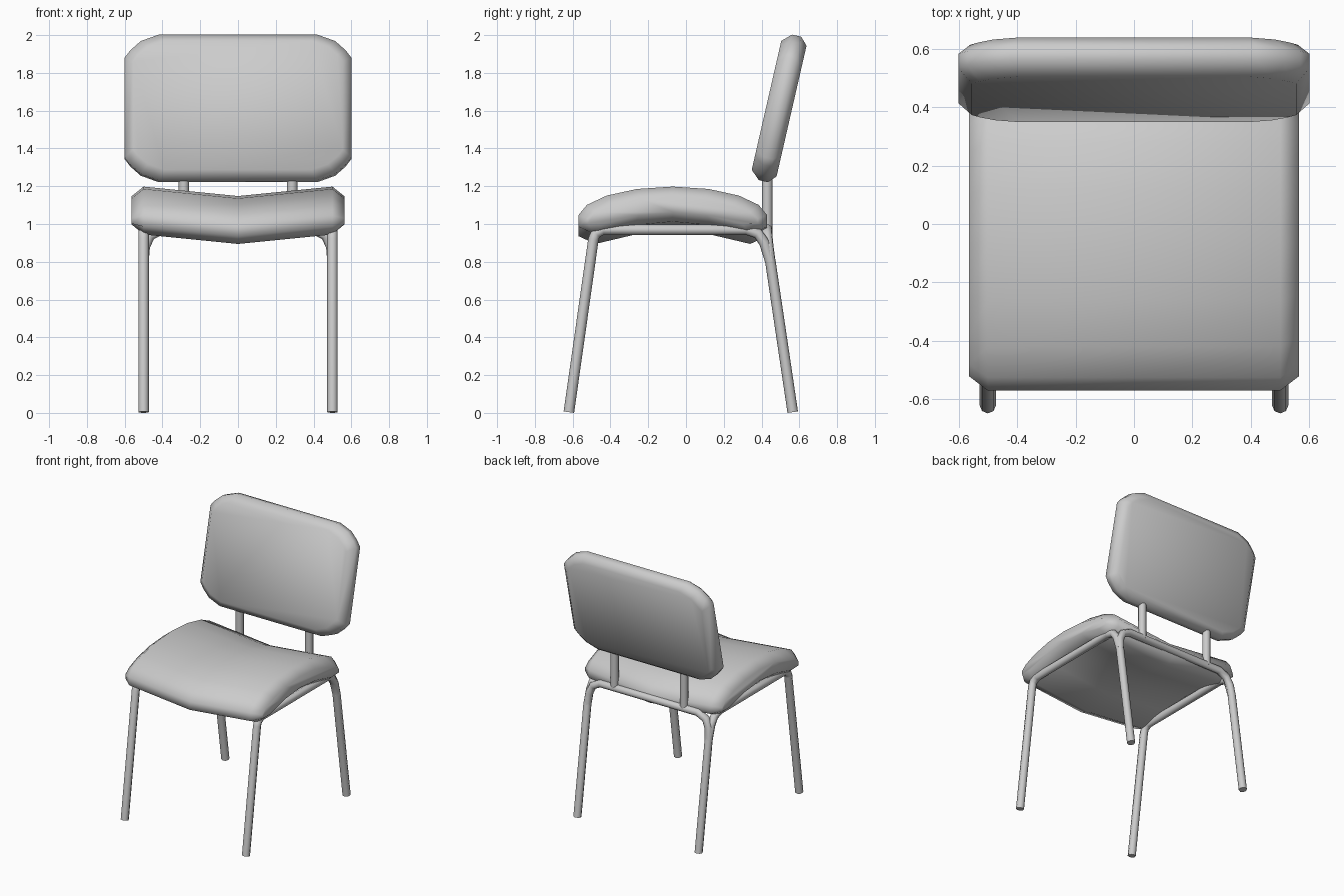
import bpy, bmesh, math
from mathutils import Matrix

cube = bpy.data.objects.get("Cube")
if cube:
    bpy.data.objects.remove(cube)

grey = bpy.data.materials.new("light_grey")
grey.use_nodes = True
colour = (0.6, 0.6, 0.6, 1)
grey.diffuse_color = colour
grey.node_tree.nodes["Principled BSDF"].inputs["Base Color"].default_value = colour


def finish(name, mesh):
    mesh.materials.clear()
    mesh.materials.append(grey)
    for face in mesh.polygons:
        face.use_smooth = True
    ob = bpy.data.objects.new(name, mesh)
    bpy.context.collection.objects.link(ob)
    return ob


def loft(name, rings):
    """Skin closed rings of points and cap both ends."""
    bm = bmesh.new()
    loops = [[bm.verts.new(p) for p in ring] for ring in rings]
    for a, b in zip(loops, loops[1:]):
        for i in range(len(a)):
            j = (i + 1) % len(a)
            bm.faces.new((a[i], a[j], b[j], b[i]))
    bm.faces.new(loops[0])
    bm.faces.new(loops[-1])
    bmesh.ops.recalc_face_normals(bm, faces=bm.faces)
    mesh = bpy.data.meshes.new(name)
    bm.to_mesh(mesh)
    bm.free()
    return finish(name, mesh)


def tube(name, points, radius=0.028):
    """Round tube along a path of points."""
    curve = bpy.data.curves.new(name + "_path", "CURVE")
    curve.dimensions = "3D"
    curve.bevel_depth = radius
    curve.bevel_resolution = 2
    curve.use_fill_caps = True
    spline = curve.splines.new("POLY")
    spline.points.add(len(points) - 1)
    for p, co in zip(spline.points, points):
        p.co = (*co, 1)
    helper = bpy.data.objects.new(name + "_path", curve)
    mesh = bpy.data.meshes.new_from_object(helper)
    bpy.data.objects.remove(helper)
    ob = finish(name, mesh)
    # keep the cut tube ends crisp
    mesh.set_sharp_from_angle(angle=math.radians(60))
    return ob


# Seat: arched cushion profile, dipping towards the middle
TOP = [(-1, .03), (-.91, .07), (-.7, .09), (-.38, .095), (0, .095),
       (.38, .095), (.7, .09), (.91, .07), (1, .03)]
BOTTOM = [(1, -.03), (.82, -.1), (.4, -.095), (0, -.09),
          (-.4, -.095), (-.82, -.1), (-1, -.03)]


def seat_ring(x, length, thickness, drop):
    ring = []
    for s, h in TOP + BOTTOM:
        mid = 1.103 - 0.087 * s * s - drop
        ring.append((x, -0.07 + 0.5 * length * s, mid + thickness * h))
    return ring


loft("seat", [seat_ring(-.565, .9, .45, 0), seat_ring(-.5, 1, 1, 0),
              seat_ring(0, 1, 1, .05),
              seat_ring(.5, 1, 1, 0), seat_ring(.565, .9, .45, 0)])

# Backrest: rounded plate with softened rim, leaning back
CORNER = [(.6, .27), (.57, .31), (.515, .36), (.42, .395)]
outline = CORNER + [(-x, z) for x, z in reversed(CORNER)]
outline += [(-x, -z) for x, z in outline]
rings = []
for depth, inset in ((-.068, .045), (-.02, 0), (.03, 0), (.068, .04)):
    rings.append([(x * (1 - inset / .6), depth, z * (1 - inset / .395))
                  for x, z in outline])
backrest = loft("backrest", rings)
backrest.data.transform(Matrix.Translation((0, .4925, 1.613))
                        @ Matrix.Rotation(math.radians(-12.9), 4, "X"))

# Side frames: front leg, seat rail and rear leg in one bent tube; back posts
for side, sign in (("left", 1), ("right", -1)):
    x = .5 * sign
    tube(side + "_leg_frame", [
        (x, -.62, .004), (x, -.49, .92), (x, -.478, .95), (x, -.44, .97),
        (x, .32, .97), (x, .38, .95), (x, .415, .9), (x, .447, .8),
        (x, .565, .004)])
    tube(side + "_back_post", [(.287 * sign, .43, .965), (.287 * sign, .43, 1.31)])

# Rear crossbar curving down into both rear legs
BEND = [(.5, .447, .8), (.493, .436, .88), (.465, .43, .94), (.4, .43, .972)]
tube("rear_crossbar", BEND + [(-x, y, z) for x, y, z in reversed(BEND)])
